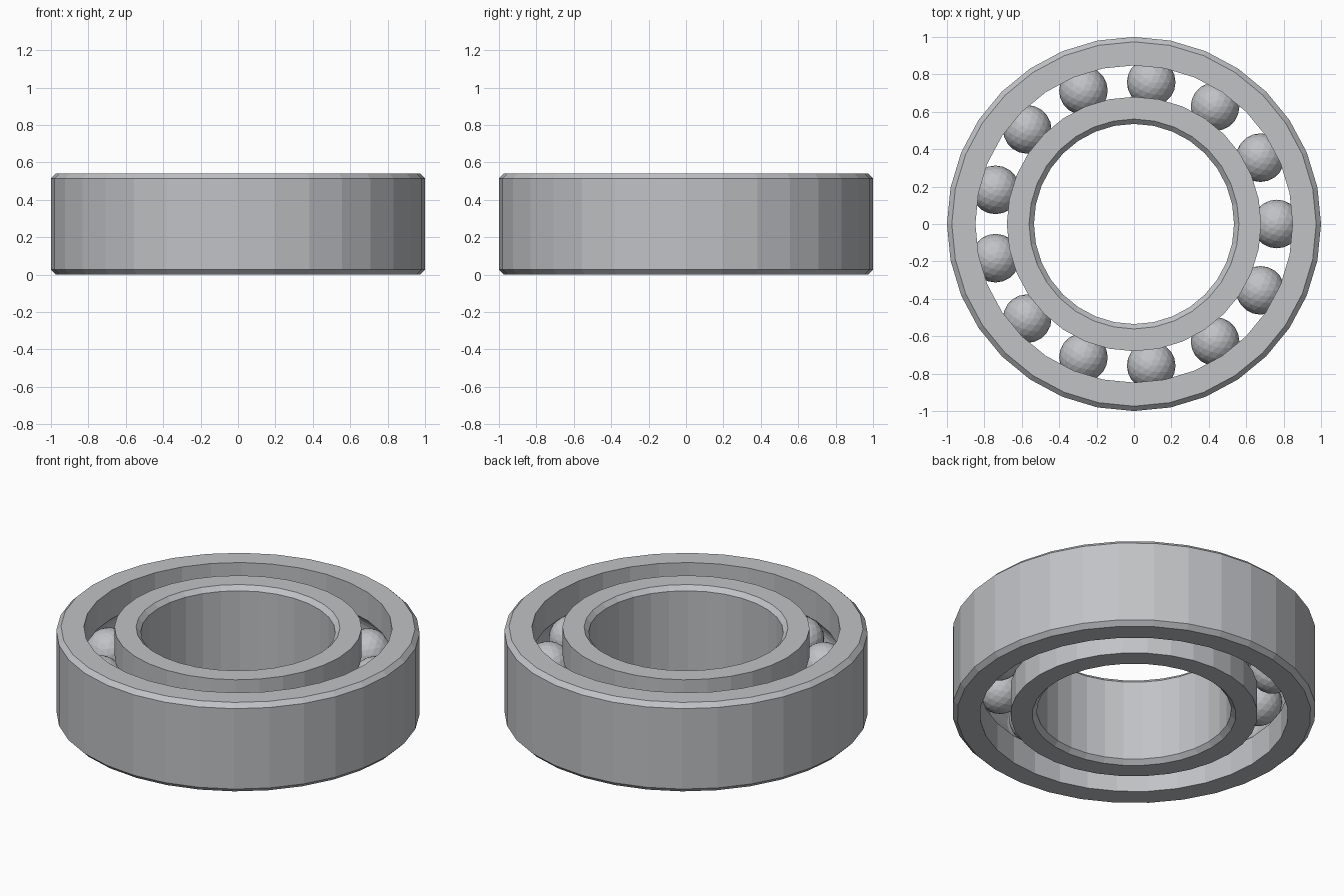
import bpy
import bmesh
from math import cos, sin, pi, asin

cube = bpy.data.objects.get("Cube")
if cube:
    bpy.data.objects.remove(cube, do_unlink=True)

HEIGHT = 0.54
MID = HEIGHT / 2
CHAMFER = 0.026
SEGMENTS = 32
PITCH = 0.763         # radius of the ball circle
BALL = 0.13
BALLS = 13
GROOVE_STEPS = 8

steel = bpy.data.materials.new("steel grey")
steel.use_nodes = True
GREY = (0.53, 0.54, 0.56, 1)
steel.diffuse_color = GREY
steel.node_tree.nodes["Principled BSDF"].inputs["Base Color"].default_value = GREY


def finish(bm, name):
    bmesh.ops.recalc_face_normals(bm, faces=bm.faces)
    mesh = bpy.data.meshes.new(name)
    bm.to_mesh(mesh)
    bm.free()
    mesh.materials.append(steel)
    obj = bpy.data.objects.new(name, mesh)
    bpy.context.collection.objects.link(obj)
    return obj


def ring(name, plain, race):
    """Lathe a ring: chamfered at the plain radius, ball groove at the race radius."""
    inward = 1 if race > plain else -1
    profile = [(race, 0), (plain + inward * CHAMFER, 0), (plain, CHAMFER),
               (plain, HEIGHT - CHAMFER), (plain + inward * CHAMFER, HEIGHT),
               (race, HEIGHT)]
    # Arc of the groove, from its upper lip to its lower lip
    half = pi / 2 - asin(abs(PITCH - race) / BALL)
    for i in range(GROOVE_STEPS + 1):
        a = half - 2 * half * i / GROOVE_STEPS
        profile.append((PITCH - inward * BALL * cos(a), MID + BALL * sin(a)))

    bm = bmesh.new()
    loops = []
    for s in range(SEGMENTS):
        t = 2 * pi * s / SEGMENTS
        loops.append([bm.verts.new((r * cos(t), r * sin(t), z)) for r, z in profile])
    n = len(profile)
    for s in range(SEGMENTS):
        a, b = loops[s], loops[(s + 1) % SEGMENTS]
        for i in range(n):
            j = (i + 1) % n
            bm.faces.new((a[i], b[i], b[j], a[j]))
    return finish(bm, name)


# Outer and inner rings
ring("outer_ring", 1.0, 0.848)
ring("inner_ring", 0.535, 0.68)

# Balls spaced evenly round the race
for k in range(BALLS):
    t = 2 * pi * k / BALLS
    bm = bmesh.new()
    bmesh.ops.create_icosphere(bm, subdivisions=3, radius=BALL)
    ball = finish(bm, f"ball_{k + 1}")
    ball.location = (PITCH * cos(t), PITCH * sin(t), MID)
